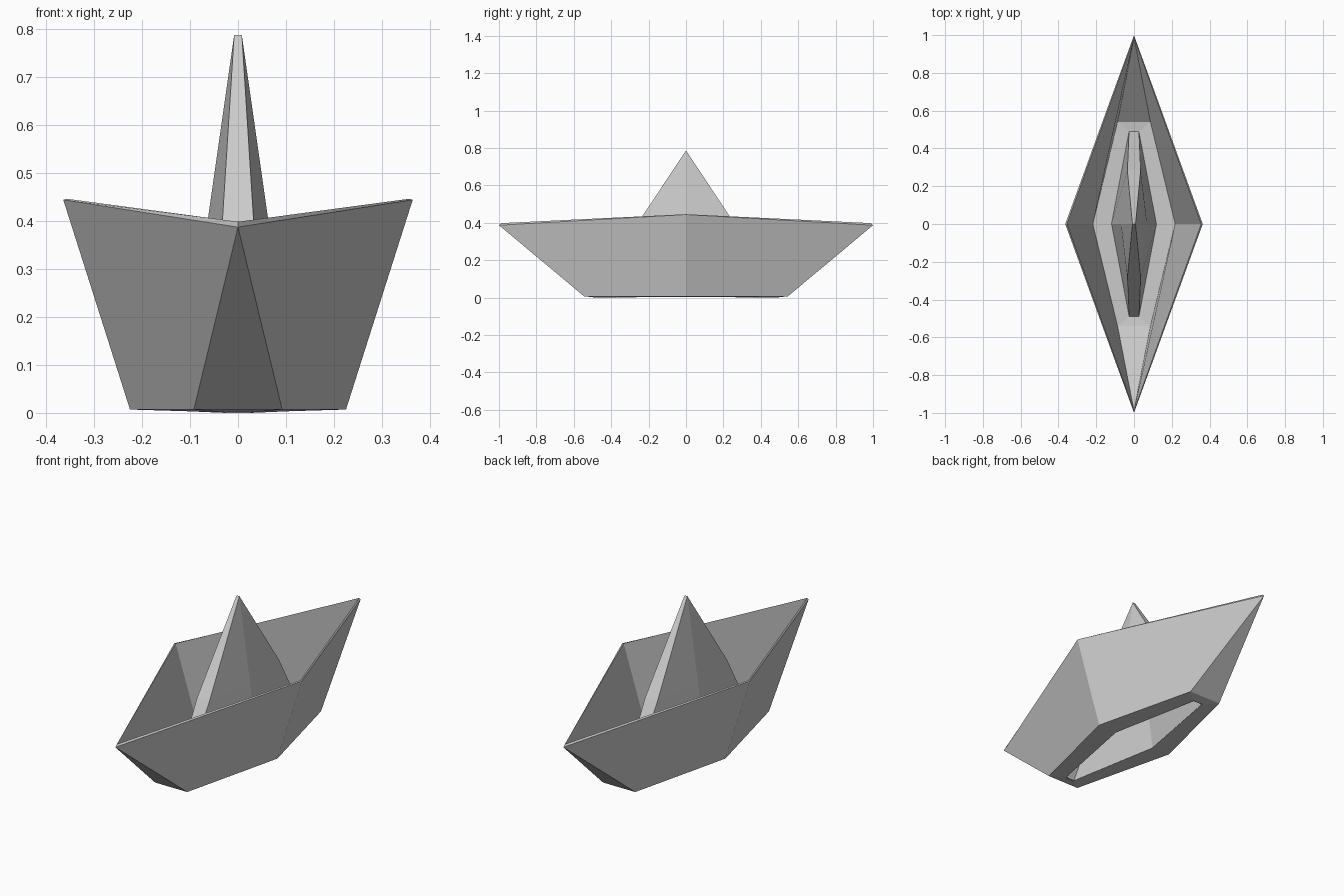
import bpy
import bmesh

if "Cube" in bpy.data.objects:
    bpy.data.objects.remove(bpy.data.objects["Cube"], do_unlink=True)

# Plain paper colour
paper = bpy.data.materials.new("grey_paper")
paper.use_nodes = True
paper.diffuse_color = (0.6, 0.6, 0.6, 1)
bsdf = paper.node_tree.nodes["Principled BSDF"]
bsdf.inputs["Base Color"].default_value = paper.diffuse_color
bsdf.inputs["Roughness"].default_value = 0.9


def hex_ring(bm, half_width, side_z, end_half, end_y, end_z):
    """Six-sided ring: one point on each side, two at each end."""
    points = [(half_width, 0, side_z), (end_half, end_y, end_z),
              (-end_half, end_y, end_z), (-half_width, 0, side_z),
              (-end_half, -end_y, end_z), (end_half, -end_y, end_z)]
    return [bm.verts.new(p) for p in points]


def folded_sheet(name, rings):
    """Join stacked rings with flat panels, listed from top to bottom."""
    bm = bmesh.new()
    loops = [hex_ring(bm, *r) for r in rings]
    for upper, lower in zip(loops, loops[1:]):
        for i in range(len(upper)):
            j = (i + 1) % len(upper)
            bm.faces.new((upper[i], lower[i], lower[j], upper[j]))
    bmesh.ops.remove_doubles(bm, verts=bm.verts, dist=0.0005)
    mesh = bpy.data.meshes.new(name)
    bm.to_mesh(mesh)
    bm.free()
    mesh.materials.append(paper)
    obj = bpy.data.objects.new(name, mesh)
    bpy.context.collection.objects.link(obj)
    return obj


# Hull: pointed rim, flared sides, then a floor with a long opening
hull = folded_sheet("hull", [
    (0.364, 0.444, 0.0, 1.0, 0.387),
    (0.225, 0.007, 0.092, 0.545, 0.007),
    (0.118, 0.004, 0.025, 0.49, 0.001),
])
thickness = hull.modifiers.new("paper_thickness", 'SOLIDIFY')
thickness.thickness = 0.008
thickness.offset = -1
thickness.use_even_offset = True

# Centre peak: hollow, open underneath, narrow folded front and back strips
folded_sheet("centre_peak", [
    (0.008, 0.787, 0.008, 0.0, 0.787),
    (0.069, 0.36, 0.035, 0.283, 0.36),
    (0.120, 0.004, 0.026, 0.495, 0.0),
])
